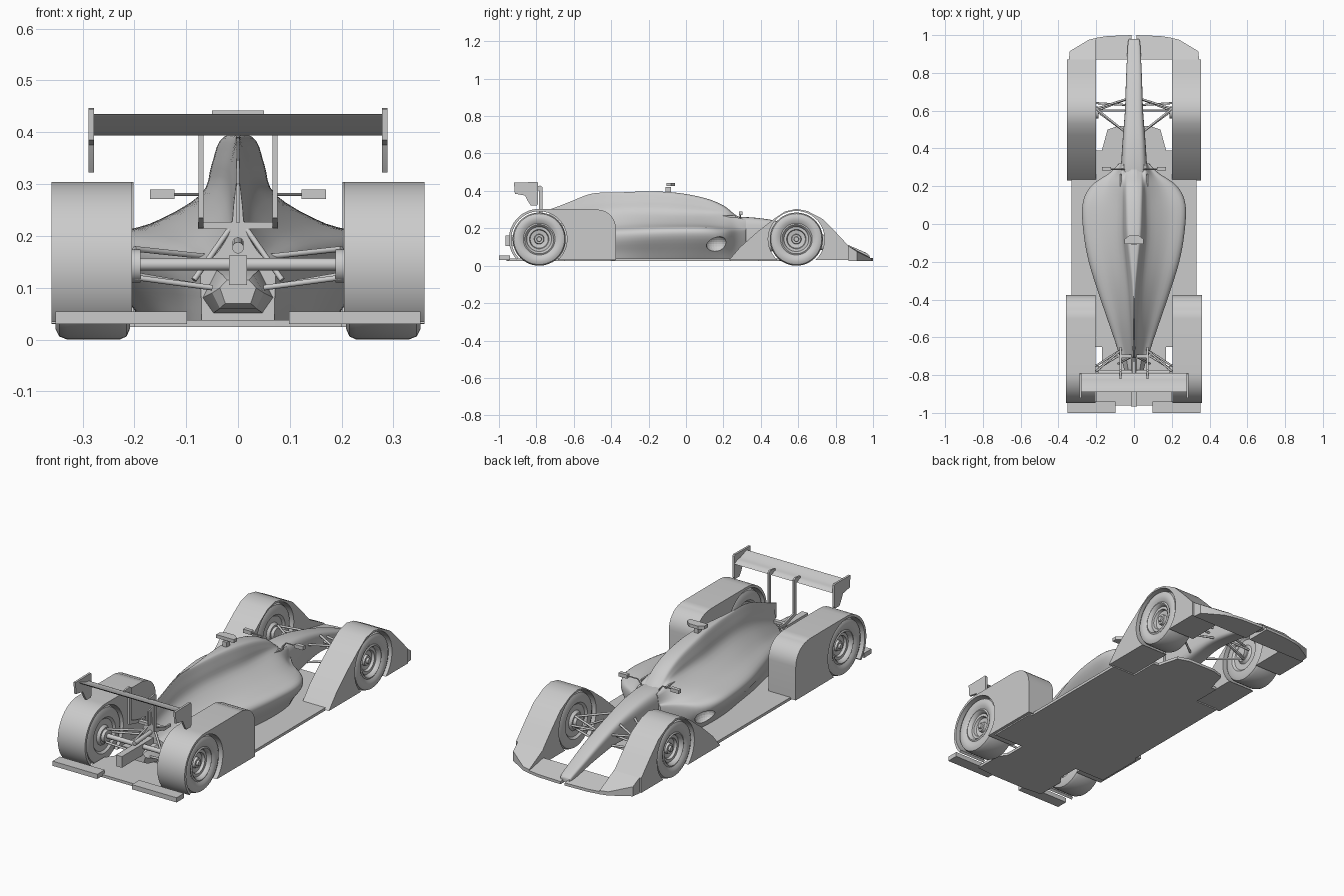
import bpy, bmesh, math
from mathutils import Vector

if "Cube" in bpy.data.objects:
    bpy.data.objects.remove(bpy.data.objects["Cube"])

grey = bpy.data.materials.new("body_grey")
grey.diffuse_color = (0.60, 0.60, 0.60, 1)
grey.use_nodes = True
grey.node_tree.nodes["Principled BSDF"].inputs["Base Color"].default_value = grey.diffuse_color


def add(name, verts, faces, smooth=30):
    me = bpy.data.meshes.new(name)
    me.from_pydata([tuple(v) for v in verts], [], faces)
    bm = bmesh.new()
    bm.from_mesh(me)
    bmesh.ops.recalc_face_normals(bm, faces=bm.faces)
    bm.to_mesh(me)
    bm.free()
    me.materials.append(grey)
    ob = bpy.data.objects.new(name, me)
    bpy.context.collection.objects.link(ob)
    bpy.ops.object.select_all(action='DESELECT')
    ob.select_set(True)
    bpy.context.view_layer.objects.active = ob
    bpy.ops.object.shade_smooth_by_angle(angle=math.radians(smooth))
    return ob


def loft(name, rings, smooth=40, closed_ends=True):
    n = len(rings[0])
    faces = [(i*n+j, i*n+(j+1) % n, (i+1)*n+(j+1) % n, (i+1)*n+j)
             for i in range(len(rings)-1) for j in range(n)]
    if closed_ends:
        faces += [tuple(range(n)), tuple(range((len(rings)-1)*n, len(rings)*n))]
    return add(name, [v for r in rings for v in r], faces, smooth)


def prism(name, pts, axis, lo, hi, smooth=30):
    def place(p, h):
        return (h, p[0], p[1]) if axis == 'x' else (p[0], p[1], h)
    return loft(name, [[place(p, lo) for p in pts], [place(p, hi) for p in pts]], smooth)


def box(name, x0, x1, y0, y1, z0, z1):
    return prism(name, [(x0, y0), (x1, y0), (x1, y1), (x0, y1)], 'z', z0, z1)


def tube(name, a, b, r, n=12):
    a, b = Vector(a), Vector(b)
    q = (b-a).to_track_quat('Z', 'Y')
    ring = [q @ Vector((r*math.cos(t*math.tau/n), r*math.sin(t*math.tau/n), 0)) for t in range(n)]
    return loft(name, [[a+v for v in ring], [b+v for v in ring]])


def arc(cy, cz, r, a0, a1, n=28):
    return [(cy+r*math.cos(math.radians(a0+(a1-a0)*i/n)),
             cz+r*math.sin(math.radians(a0+(a1-a0)*i/n))) for i in range(n+1)]


def spline(pts, k):
    # Catmull-Rom through tuples of any length
    out = []
    for i in range(len(pts)-1):
        p = [pts[max(0, min(len(pts)-1, i+d))] for d in (-1, 0, 1, 2)]
        for s in range(k):
            t = s/k
            out.append(tuple(b+0.5*t*(c-a+t*(2*a-5*b+4*c-d+t*(3*(b-c)+d-a)))
                             for a, b, c, d in zip(*p)))
    return out+[tuple(pts[-1])]


# Main body: y, bottom half-width, max half-width, its height, spine width, spine base, top width, top
sections = [
    (0.32, .07, .08, .17, .060, .225, .030, .250), (0.27, .11, .13, .17, .066, .235, .035, .268),
    (0.20, .16, .225, .17, .070, .25, .040, .322), (0.10, .18, .268, .18, .072, .255, .040, .362),
    (-0.05, .18, .262, .18, .072, .26, .036, .390), (-0.20, .16, .235, .175, .058, .265, .022, .397),
    (-0.35, .14, .19, .165, .042, .265, .009, .392), (-0.50, .11, .14, .155, .028, .25, .004, .386),
    (-0.62, .09, .10, .14, .020, .22, .004, .342), (-0.71, .07, .072, .13, .015, .19, .004, .306)]
rings = []
for y, wb, w, zs, sw, zc, tw, zt in spline(sections, 5):
    half = [(wb, .032), (wb+(w-wb)*.35, .075), (w, zs-.025), (w*.97, zs+.02),
            (w*.5+sw*.5, zs*.45+zc*.55), (sw, zc+.02), (tw*.6+sw*.4, zc*.4+zt*.6), (tw, zt-.008), (tw*.4, zt)]
    half = spline(half, 4)
    rings.append([(x, y, z) for x, z in half]+[(-x, y, z) for x, z in reversed(half)])
body = loft("engine_cover_and_sidepods", rings, 45)

# Nose: y, half-width, bottom, top
rings = []
for y, w, zb, zt in spline([(.22, .07, .04, .255), (.32, .068, .05, .26), (.45, .06, .075, .246),
                            (.6, .048, .095, .21), (.75, .043, .08, .16), (.88, .037, .055, .105),
                            (.96, .032, .035, .07), (.98, .026, .035, .055)], 4):
    ring = []
    for i in range(32):
        c, s = math.cos(i*math.tau/32), math.sin(i*math.tau/32)
        ring.append((w*math.copysign(abs(c)**.5, c), y, (zb+zt)/2+(zt-zb)/2*math.copysign(abs(s)**.5, s)))
    rings.append(ring)
loft("nose", rings, 45)

# Floor with wheel notches and front tongue
half = [(.08, .52), (.14, .50), (.17, .39), (.2, .39), (.2, .24), (.33, .24), (.33, -.38),
        (.345, -.40), (.345, -.65), (.17, -.65), (.17, -.76), (.2, -.80), (.2, -.95), (.1, -.96)]
prism("floor", half+[(-x, y) for x, y in reversed(half)], 'z', .024, .038)

# Roof camera
box("camera_stem", -.012, .012, -.11, -.08, .39, .42)
prism("roof_camera", [(-.05, -.105), (.05, -.105), (.05, -.08), (.025, -.06), (-.025, -.06), (-.05, -.08)],
      'z', .425, .442)
# Spine fin, gearbox and crash structure
prism("spine_fin", [(-.45, .388), (-.50, .386), (-.73, .30), (-.73, .225), (-.5, .24)], 'x', -.003, .003)
rings = []
for y, w, zb, zt in [(-.6, .085, .04, .15), (-.70, .07, .05, .135), (-.78, .05, .06, .125), (-.80, .035, .07, .115)]:
    rings.append([(-w*.7, y, zb), (w*.7, y, zb), (w, y, zb+.03), (w*.6, y, zt), (-w*.6, y, zt), (-w, y, zb+.03)])
loft("gearbox", rings, 20)
box("crash_structure", -.017, .017, -.965, -.65, .105, .162)
tube("exhaust", (0, -.84, .177), (0, -.65, .19), .011, 16)
box("wing_mount_bar", -.077, .077, -.71, -.69, .213, .227)
tube("rear_axle", (-.215, -.785, .145), (.215, -.785, .145), .012, 16)

# Rear wing plane
foil = spline([(-.79, .400), (-.81, .412), (-.84, .418), (-.885, .434), (-.885, .430),
               (-.84, .402), (-.81, .394), (-.79, .400)], 4)[:-1]
prism("rear_wing", foil, 'x', -.28, .28, 50)

# Tyre and rim cross-section: radius, distance from car centre
wheel_profile = [(.001, .332), (.012, .332), (.014, .322), (.024, .322), (.027, .308), (.048, .312), (.052, .325),
                 (.066, .325), (.07, .338), (.078, .345), (.085, .341), (.1, .350), (.122, .352), (.136, .345),
                 (.142, .33), (.142, .228), (.136, .215), (.12, .208), (.09, .208), (.08, .218), (.05, .218),
                 (.04, .205), (.001, .205)]
rear_fender = (arc(-.785, .142, .162, 222, 90) + [(-.5, .304), (-.47, .302)]
               + arc(-.475, .20, .10, 85, 0, 8) + [(-.375, .03)] + arc(-.785, .142, .149, -48, 222))
front_fender = ([(.23, .03), (.29, .10), (.38, .18), (.47, .25), (.53, .29), (.59, .304), (.65, .292), (.73, .25),
                 (.80, .18), (.87, .105), (.87, .03)] + arc(.59, .142, .151, -48, 228))

for s, side in ((1, "right"), (-1, "left")):
    for end, cy in (("front", .59), ("rear", -.785)):
        n = 48
        loft(f"{end}_wheel_{side}", [[(s*x, cy+r*math.cos(i*math.tau/n), .142+r*math.sin(i*math.tau/n))
                                      for i in range(n)] for r, x in wheel_profile], 35)
        tube(f"{end}_hub_{side}", (s*.188, cy, .142), (s*.21, cy, .142), .032, 24)
    prism(f"rear_fender_{side}", rear_fender, 'x', *sorted((s*.205, s*.36)))
    prism(f"front_fender_{side}", front_fender, 'x', *sorted((s*.202, s*.355)))

    # Front wing: outer wedge and inner blade
    for part, plan, zt, zl in (
            ("front_wing_outer", [(.2, .87), (.345, .87), (.34, .915), (.24, .975), (.2, .985)], .105, .045),
            ("front_wing_inner", [(.012, .87), (.202, .87), (.202, .985), (.14, .995), (.012, 1.0)], .062, .04)):
        low = [(s*x, y, .026) for x, y in plan]
        high = [(s*x, y, zt if y == .87 else zl) for x, y in plan]
        if part == "front_wing_outer":
            high[2] = (s*.34, .915, .075)
        loft(f"{part}_{side}", [low, high])

    # Rear diffuser lip
    box(f"rear_floor_lip_{side}", *sorted((s*.098, s*.352)), -1.0, -.94, .03, .054)

    # Wing end plate and pylon
    plate = [(-.92, .445), (-.795, .447), (-.79, .44), (-.79, .33), (-.797, .322), (-.83, .322),
             (-.845, .345), (-.86, .375), (-.915, .385)]
    prism(f"wing_end_plate_{side}", plate, 'x', *sorted((s*.278, s*.289)))
    prism(f"wing_pylon_{side}", [(-.82, .402), (-.82, .423), (-.78, .428), (-.768, .42), (-.768, .25), (-.69, .227),
                                 (-.65, .227), (-.65, .213), (-.70, .213), (-.785, .235), (-.785, .402)],
          'x', *sorted((s*.067, s*.076)))

    # Mirrors
    tube(f"mirror_arm_{side}", (s*.05, .29, .255), (s*.07, .29, .28), .003, 8)
    tube(f"mirror_stalk_{side}", (s*.068, .29, .28), (s*.13, .29, .28), .003, 8)
    box(f"mirror_{side}", *sorted((s*.123, s*.17)), .283, .303, .271, .290)

    # Suspension arms
    arms = [((.2, .61, .175), (.045, .66, .165)), ((.2, .61, .175), (.05, .49, .19)),
            ((.2, .60, .105), (.04, .66, .11)), ((.2, .60, .105), (.05, .49, .10)),
            ((.2, .60, .11), (.045, .60, .195)), ((.2, .64, .14), (.04, .63, .15)),
            ((.2, -.78, .175), (.06, -.66, .16)), ((.2, -.77, .125), (.085, -.70, .105)),
            ((.2, -.80, .12), (.05, -.78, .10)), ((.2, -.75, .15), (.06, -.66, .14)),
            ((.008, -.70, .225), (.085, -.74, .115))]
    for i, (a, b) in enumerate(arms):
        tube(f"suspension_arm_{i}_{side}", (s*a[0], *a[1:]), (s*b[0], *b[1:]), .0055, 10)

    # Cockpit rim strip
    box(f"cockpit_rim_{side}", *sorted((s*.066, s*.074)), -.05, .265, .258, .268)

    # Sidepod inlet cutter
    bpy.ops.mesh.primitive_uv_sphere_add(segments=24, ring_count=12, location=(s*.225, .165, .115))
    cut = bpy.context.object
    cut.name = f"inlet_cutter_{side}"
    cut.scale = (.045, .058, .045)
    cut.hide_render = True
    cut.hide_set(True)
    cut.data.materials.append(grey)
    mod = body.modifiers.new("inlet", 'BOOLEAN')
    mod.operation, mod.object = 'DIFFERENCE', cut
